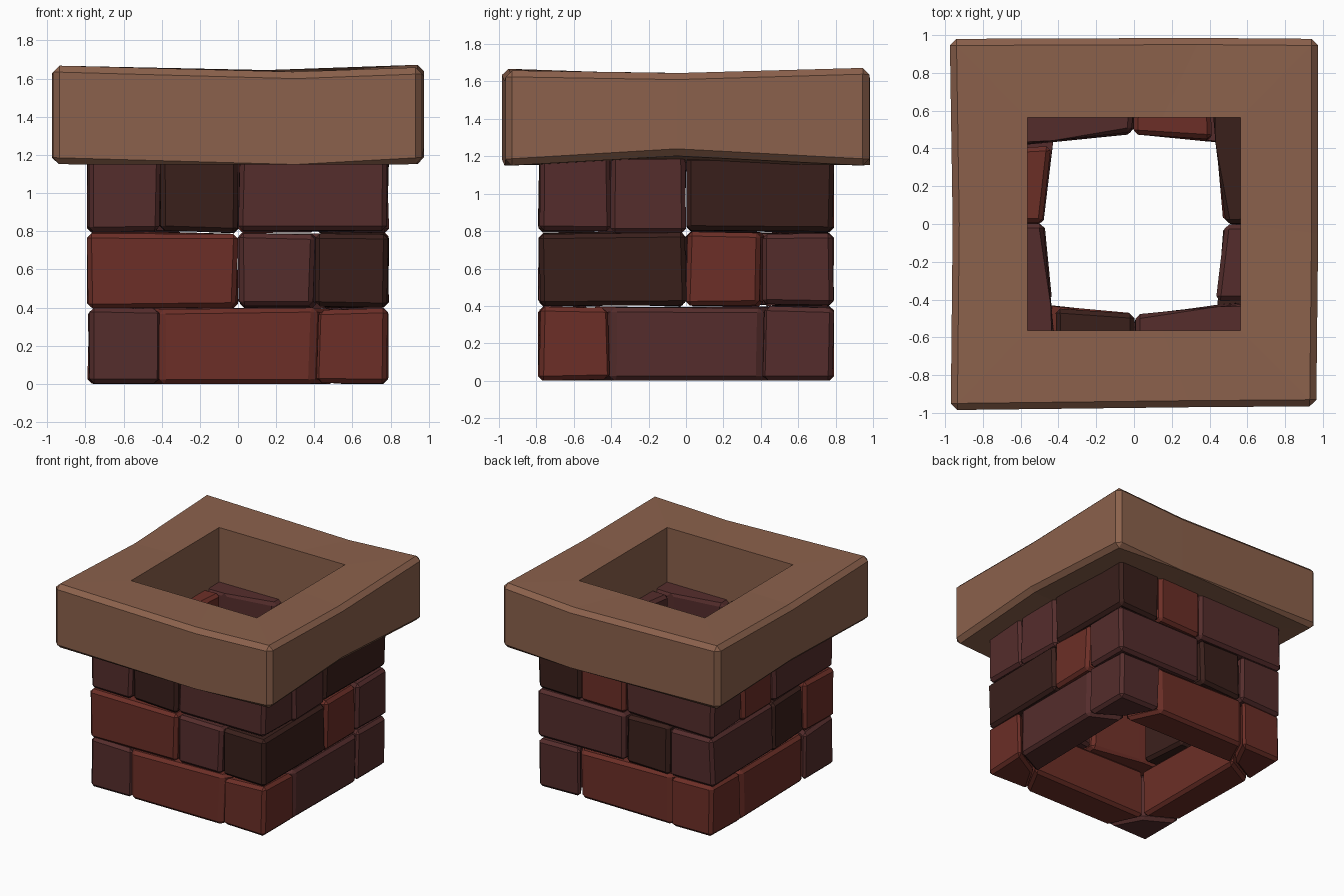
import bpy, bmesh, random
from mathutils import Matrix, Vector
from math import pi

if "Cube" in bpy.data.objects:
    bpy.data.objects.remove(bpy.data.objects["Cube"])

random.seed(4)


def material(name, rgb):
    m = bpy.data.materials.new(name)
    m.diffuse_color = (*rgb, 1)
    m.use_nodes = True
    m.node_tree.nodes["Principled BSDF"].inputs["Base Color"].default_value = m.diffuse_color
    return m


RED = material("red_brick", (0.15, 0.028, 0.02))
PLUM = material("plum_brick", (0.09, 0.026, 0.025))
DARK = material("dark_brick", (0.042, 0.014, 0.011))
STONE = material("cap_stone", (0.26, 0.12, 0.072))


def make_object(name, bm, mat):
    bmesh.ops.recalc_face_normals(bm, faces=bm.faces)
    me = bpy.data.meshes.new(name)
    bm.to_mesh(me)
    bm.free()
    me.materials.append(mat)
    ob = bpy.data.objects.new(name, me)
    bpy.context.collection.objects.link(ob)
    return ob


def brick(name, plan, z0, z1, turns, mat):
    """Extrude a plan outline, turn it to its side, roughen and chamfer it."""
    bm = bmesh.new()
    rot = Matrix.Rotation(turns * pi / 2, 3, 'Z')
    rings = [[bm.verts.new(rot @ Vector((x, y, z))) for x, y in plan] for z in (z0, z1)]
    n = len(plan)
    bm.faces.new(rings[0])
    bm.faces.new(rings[1])
    for i in range(n):
        j = (i + 1) % n
        bm.faces.new((rings[0][i], rings[0][j], rings[1][j], rings[1][i]))
    for v in bm.verts:
        v.co += Vector([random.uniform(-0.009, 0.009) for _ in range(3)])
        v.co.z = max(v.co.z, 0)
    bmesh.ops.bevel(bm, geom=bm.edges[:], offset=0.024, segments=1, affect='EDGES')
    return make_object(name, bm, mat)


# Side order for colours: front, right, back, left
O = 0.785
# Bottom course: wide middle bricks mitred into corner blocks
middle = [(-0.397, -O), (0.397, -O), (0.53, -0.52), (-0.53, -0.52)]
corner = [(-O, -O), (-0.403, -O), (-0.54, -0.54), (-O, -0.403)]
for k, (mid_mat, cor_mat) in enumerate(zip((RED, PLUM, RED, RED), (PLUM, RED, PLUM, RED))):
    brick(f"bottom_middle_{k}", middle, 0, 0.395, k, mid_mat)
    brick(f"bottom_corner_{k}", corner, 0, 0.395, k, cor_mat)

# Upper courses: a long brick plus a half brick on each side, mirrored on top
long_brick = [(-O, -O), (-0.004, -O), (-0.004, -0.48), (-0.435, -0.435), (-O, -0.405)]
half_brick = [(0.004, -O), (0.397, -O), (0.415, -0.44), (0.004, -0.48)]
courses = [
    ("centre", 0.402, 0.79, 1, (RED, DARK, PLUM, PLUM), (PLUM, RED, DARK, DARK)),
    ("top", 0.797, 1.2, -1, (PLUM, DARK, PLUM, PLUM), (DARK, PLUM, RED, RED)),
]
for label, z0, z1, s, longs, halves in courses:
    for k in range(4):
        brick(f"{label}_long_{k}", [(s * x, y) for x, y in long_brick], z0, z1, k, longs[k])
        brick(f"{label}_half_{k}", [(s * x, y) for x, y in half_brick], z0, z1, k, halves[k])

# Stone cap: uneven square ring (x, y, bottom z, top z) with a square flue hole
outer = [(-0.97, -0.985, 1.15, 1.67), (0.3, -0.97, 1.15, 1.635), (0.965, -0.965, 1.15, 1.66),
         (0.975, -0.05, 1.205, 1.645), (0.975, 0.98, 1.15, 1.675), (0.35, 0.985, 1.155, 1.635),
         (-0.975, 0.98, 1.15, 1.665), (-0.96, 0.0, 1.17, 1.635)]
H = 0.565
inner = [(-H, -H), (0.15, -H), (H, -H), (H, 0), (H, H), (0.15, H), (-H, H), (-H, 0)]
bm = bmesh.new()
ob_, ot = ([bm.verts.new((p[0], p[1], p[c])) for p in outer] for c in (2, 3))
ib, it = ([bm.verts.new((x, y, z)) for x, y in inner] for z in (1.165, 1.645))
for i in range(8):
    j = (i + 1) % 8
    for a, b in ((ob_, ot), (ot, it), (it, ib), (ib, ob_)):
        bm.faces.new((a[i], a[j], b[j], b[i]))
rim = [bm.edges.get((r[i], r[(i + 1) % 8])) for r in (ob_, ot) for i in range(8)]
rim += [bm.edges.get((ob_[i], ot[i])) for i in (0, 2, 4, 6)]
bmesh.ops.bevel(bm, geom=rim, offset=0.035, segments=1, affect='EDGES')
make_object("stone_cap", bm, STONE)
